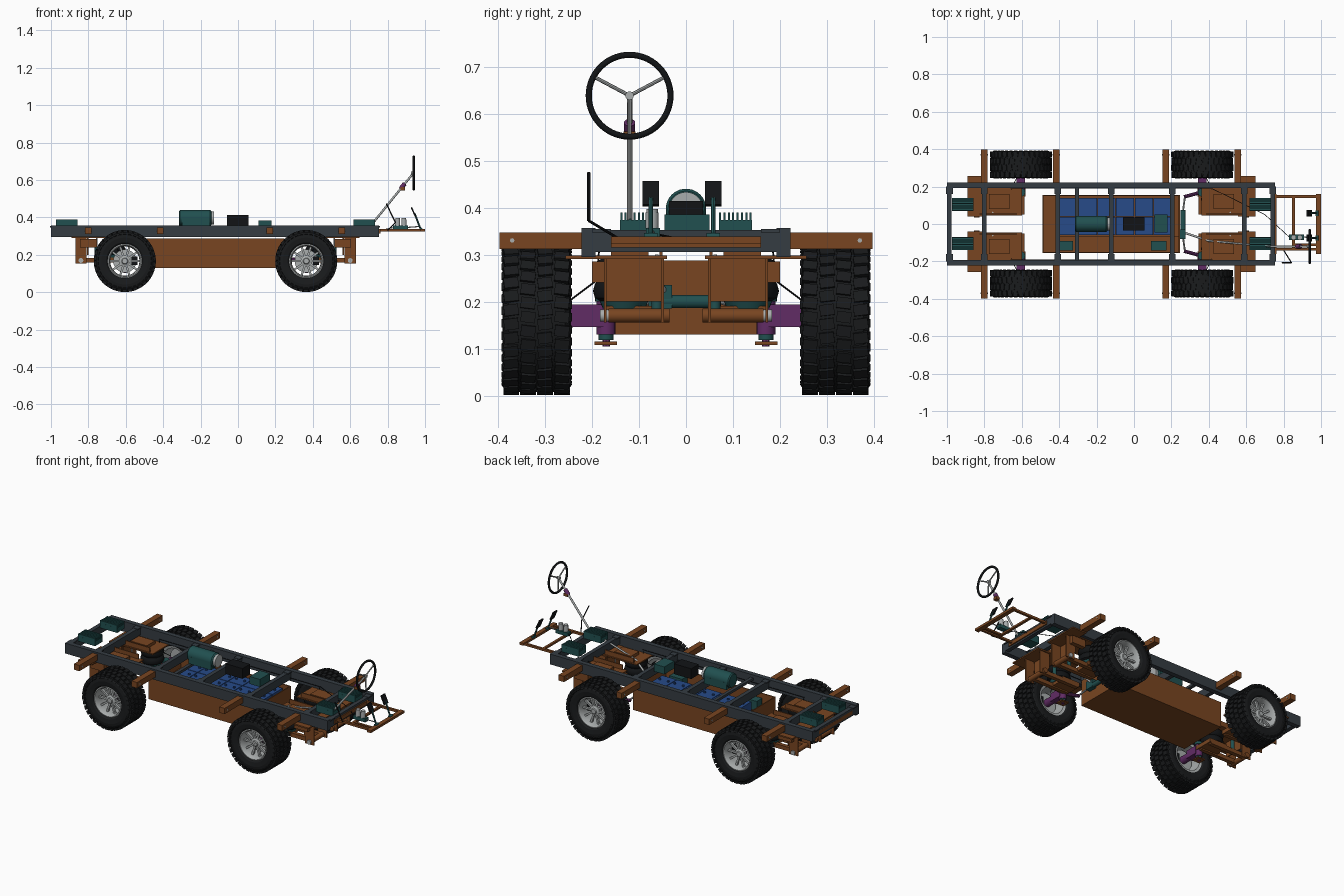
import bpy, bmesh, math
from mathutils import Matrix, Vector

if "Cube" in bpy.data.objects:
    bpy.data.objects.remove(bpy.data.objects["Cube"])

COL = dict(slate=(.035, .045, .055), brown=(.19, .06, .015), teal=(.015, .08, .08), blue=(.02, .07, .25),
           purple=(.12, .025, .13), black=(.006, .007, .008), steel=(.4, .42, .42), tyre=(.01, .011, .012))
MAT = {}
for n, c in COL.items():
    MAT[n] = bpy.data.materials.new(n)
    MAT[n].diffuse_color = (*c, 1)


def finish(name, bm, mat, smooth=False):
    bmesh.ops.recalc_face_normals(bm, faces=bm.faces)
    me = bpy.data.meshes.new(name)
    bm.to_mesh(me)
    bm.free()
    if smooth:
        me.shade_smooth()
        me.set_sharp_from_angle(angle=.6)
    ob = bpy.data.objects.new(name, me)
    me.materials.append(MAT[mat])
    bpy.context.collection.objects.link(ob)
    return ob


def add_box(bm, a, b, rot=None):
    a, b = Vector(a), Vector(b)
    s = Vector([abs(v) for v in b - a])
    m = Matrix.Translation((a + b) / 2) @ (rot or Matrix()) @ Matrix.Diagonal((*s, 1))
    bmesh.ops.create_cube(bm, size=1, matrix=m)


def box(name, x0, x1, y0, y1, z0, z1, mat, rot=None):
    bm = bmesh.new()
    add_box(bm, (x0, y0, z0), (x1, y1, z1), rot)
    return finish(name, bm, mat)


def add_rod(bm, p, q, r, r2=None, seg=16):
    p, q = Vector(p), Vector(q)
    d = q - p
    m = Matrix.Translation((p + q) / 2) @ d.to_track_quat('Z', 'Y').to_matrix().to_4x4()
    bmesh.ops.create_cone(bm, cap_ends=True, segments=seg, radius1=r, radius2=r2 or r, depth=d.length, matrix=m)


def rod(name, p, q, r, mat, r2=None, seg=16):
    bm = bmesh.new()
    add_rod(bm, p, q, r, r2, seg)
    return finish(name, bm, mat, True)


def add_lathe(bm, prof, m, seg=48):
    # profile of (radius, height) turned around local z
    rings = [[bm.verts.new(m @ Vector((r * math.cos(t), r * math.sin(t), h)))
              for t in [2 * math.pi * i / seg for i in range(seg)]] for r, h in prof]
    for a, b in zip(rings, rings[1:]):
        for i in range(seg):
            j = (i + 1) % seg
            bm.faces.new((a[i], a[j], b[j], b[i]))


def lathe(name, prof, m, mat, seg=48):
    bm = bmesh.new()
    add_lathe(bm, prof, m, seg)
    return finish(name, bm, mat, True)


# ladder frame
for s in (-1, 1):
    box("frame_rail", -1, .755, s * .193, s * .222, .295, .357, 'slate')
for x in (-.987, -.8, -.408, -.122, .205, .59, .742):
    box("frame_crossmember", x - .0125, x + .0125, -.195, .195, .305, .352, 'slate')
    for s in (-1, 1):
        box("crossmember_gusset", x - .018, x + .018, s * .16, s * .2, .347, .354, 'slate')
# body outriggers
for x in (-.8, -.415, .17, .555):
    for s in (-1, 1):
        box("outrigger", x - .018, x + .018, s * .215, s * .397, .312, .347, 'brown')
        rod("outrigger_bolt", (x - .02, s * .37, .33), (x + .02, s * .37, .33), .005, 'steel', seg=8)
for x in (-1, .757):
    box("end_crossbar", x - .003 if x > 0 else x, x + .004, -.16, .16, .315, .338, 'brown')

# battery tray, cells and controllers
box("tray_floor", -.49, .245, -.155, .155, .13, .136, 'brown')
for s in (-1, 1):
    box("tray_side", -.49, .245, s * .149, s * .155, .13, .287, 'brown')
for x in (-.49, .239):
    box("tray_end", x, x + .006, -.155, .155, .13, .287, 'brown')
box("tray_shelf", -.484, .239, -.149, -.065, .2, .206, 'brown')
box("tray_end_shelf", -.484, -.4, -.065, .149, .2, .206, 'brown')
for i in range(6):
    x = -.395 + i * .1
    for j in range(2):
        y = -.06 + j * .101
        box("battery_cell", x, x + .096, y, y + .097, .136, .268, 'blue')
        for k in (.02, .076):
            rod("cell_terminal", (x + k, y + .05, .268), (x + k, y + .05, .276), .007, 'blue', seg=8)
for x in (-.41, .09):
    box("relay_box", x, x + .085, -.142, -.09, .206, .262, 'teal')

# drive electronics above the tray
motor_m = Matrix.Translation((-.315, 0, .397)) @ Matrix.Rotation(math.pi / 2, 4, 'Y')
lathe("motor_can", [(.001, 0), (.038, 0), (.043, .006), (.043, .165), (.038, .172), (.001, .172)], motor_m, 'teal', 40)
rod("motor_end_cap", (-.143, 0, .397), (-.128, 0, .397), .036, 'steel', seg=32)
box("motor_base", -.3, -.15, -.043, .043, .352, .395, 'teal')
box("controller_box", -.06, .055, -.036, .036, .352, .414, 'black')
box("charger_box", .11, .178, -.046, .05, .34, .385, 'teal')
for x in (-.315, .1):
    box("electronics_bearer", x, x + .02, -.193, .193, .325, .34, 'slate') if x < 0 else None

# finned power units at both ends
for x0 in (-.972, .618):
    for s in (-1, 1):
        box("finned_unit_base", x0, x0 + .115, s * .07, s * .14, .345, .374, 'teal')
        bm = bmesh.new()
        for i in range(8):
            y = s * (.0725 + i * .0093)
            add_box(bm, (x0, y - .0022, .372), (x0 + .115, y + .0022, .39))
        finish("cooling_fins", bm, 'teal')


def wheel(cx, s):
    # axis points outward along y
    m = Matrix.Translation((cx, s * .318, .167)) @ Matrix.Rotation(-s * math.pi / 2, 4, 'X')
    bm = bmesh.new()
    add_lathe(bm, [(.09, -.06), (.1, -.069), (.125, -.073), (.146, -.07), (.157, -.06), (.160, -.03), (.160, .03),
                   (.157, .06), (.146, .07), (.125, .073), (.1, .069), (.09, .06), (.09, -.06)], m, 64)
    n = 34
    for row, h in enumerate((-.054, -.018, .018, .054)):
        for i in range(n):
            t = 2 * math.pi * (i + .5 * (row % 2)) / n
            lug = m @ Matrix.Rotation(t, 4, 'Z') @ Matrix.Translation((.1585, 0, h)) @ \
                Matrix.Rotation(.12 if row % 2 else -.12, 4, 'X') @ Matrix.Diagonal((.014, .0235, .031, 1))
            bmesh.ops.create_cube(bm, size=1, matrix=lug)
    for i in range(n):
        for side in (-1, 1):
            t = 2 * math.pi * (i + (.5 if side > 0 else 0)) / n
            lug = m @ Matrix.Rotation(t, 4, 'Z') @ Matrix.Translation((.15, 0, side * .066)) @ \
                Matrix.Rotation(side * .6, 4, 'Y') @ Matrix.Diagonal((.02, .018, .008, 1))
            bmesh.ops.create_cube(bm, size=1, matrix=lug)
    finish("tyre", bm, 'tyre')
    # rim with ten spokes
    lathe("rim", [(.092, -.062), (.092, .062), (.086, .064), (.08, .055), (.078, .02), (.078, -.058), (.092, -.062)], m, 'steel')
    bm = bmesh.new()
    add_lathe(bm, [(.001, .044), (.014, .044), (.017, .038), (.03, .032), (.03, .01), (.001, .01)], m, 32)
    for i in range(10):
        r = m @ Matrix.Rotation(math.tau * i / 10, 4, 'Z')
        bmesh.ops.create_cube(bm, size=1, matrix=r @ Matrix.Translation((.053, 0, .027)) @ Matrix.Diagonal((.056, .011, .014, 1)))
    finish("wheel_spokes", bm, 'steel')
    lathe("brake_disc", [(.001, -.012), (.062, -.012), (.062, -.004), (.001, -.004)], m, 'steel')
    bmk = Matrix.Translation((cx + .05, s * .31, .167))
    box("brake_caliper", cx + .035, cx + .068, s * .292, s * .328, .145, .19, 'black')


# suspension corner: d points away from the chassis middle
def corner(cx, d, s):
    wheel(cx, s)
    X = lambda v: cx + d * v
    rod("hub_axle", (cx, s * .24, .167), (cx, s * .32, .167), .022, 'purple')
    box("hub_carrier", X(-.022), X(.022), s * .17, s * .25, .146, .194, 'purple')
    rod("kingpin", (cx, s * .17, .13), (cx, s * .17, .21), .02, 'purple')
    rod("ball_joint", (cx, s * .17, .118), (cx, s * .17, .134), .016, 'teal')
    rod("ball_joint_top", (cx, s * .17, .2), (cx, s * .17, .215), .024, 'teal')
    box("joint_plate", X(-.025), X(.025), s * .147, s * .195, .108, .115, 'brown')
    rod("joint_bolt", (cx, s * .17, .104), (cx, s * .17, .12), .008, 'purple', seg=8)
    # swinging arm
    for y in (.062, .145):
        box("swing_arm", X(-.01), X(.24), s * (y - .012), s * (y + .012), .158, .182, 'brown')
    box("swing_arm_web", X(-.02), X(.1), s * .05, s * .17, .166, .19, 'brown')
    rod("swing_pivot", (X(.235), s * .035, .17), (X(.235), s * .165, .17), .015, 'brown')
    for y in (.05, .172):
        rod("pivot_bush", (X(.235), s * (y - .011), .17), (X(.235), s * (y + .011), .17), .013, 'teal' if y < .1 else 'steel')
        bm = bmesh.new()
        add_box(bm, (X(.205), s * (y - .003), .155), (X(.265), s * (y + .003), .295))
        finish("pivot_bracket", bm, 'brown')
    box("bracket_back", X(.195), X(.202), s * .05, s * .172, .2, .295, 'brown')
    box("bracket_side_arm", X(.15), X(.24), s * .172, s * .2, .24, .285, 'brown')
    # mounting plates under the frame
    box("spring_plate", X(-.005), X(.23), s * .045, s * .2, .29, .297, 'brown')
    box("bracket_plate", X(.19), X(.285), s * .04, s * .256, .29, .298, 'brown')
    box("plate_rib", X(.02), X(.22), s * .05, s * .056, .297, .325, 'brown')
    box("plate_block", X(.06), X(.17), s * .08, s * .16, .297, .315, 'brown')
    # air spring
    m = Matrix.Translation((X(.06), s * .132, 0))
    lathe("air_spring", [(.001, .2), (.05, .2), (.062, .208), (.066, .222), (.062, .237), (.054, .245), (.062, .253),
                         (.066, .267), (.062, .281), (.05, .29), (.001, .29)], m, 'black', 40)
    lathe("air_spring_seat", [(.001, .185), (.045, .185), (.052, .202), (.001, .202)], m, 'teal', 32)
    rod("damper_body", (X(.15), s * .062, .17), (X(.15), s * .062, .24), .011, 'teal')
    rod("damper_rod", (X(.15), s * .062, .23), (X(.15), s * .062, .3), .004, 'steel')
    rod("brake_hose", (X(.02), s * .25, .2), (X(.05), s * .19, .245), .002, 'black', seg=6)
    rod("brake_pipe", (X(.05), s * .19, .245), (X(.05), s * .185, .31), .002, 'black', seg=6)


for cx, d in ((-.605, -1), (.365, 1)):
    for s in (-1, 1):
        corner(cx, d, s)

# steering rack and track rods
rod("steering_rack", (.262, -.075, .2), (.262, .075, .2), .014, 'teal')
box("rack_housing", .247, .275, -.08, -.03, .185, .235, 'teal')
for s in (-1, 1):
    rod("track_rod", (.262, s * .07, .2), (.272, s * .145, .18), .005, 'steel', seg=10)
    rod("steering_arm", (.268, s * .145, .178), (.36, s * .17, .17), .01, 'purple', seg=10)
rod("rack_shaft", (.265, -.045, .22), (.4, -.09, .3), .006, 'steel')
rod("lower_steering_shaft", (.4, -.09, .3), (.725, -.12, .375), .005, 'steel')

# steering column and wheel
rod("steering_column", (.725, -.12, .375), (.94, -.12, .64), .006, 'steel')
rod("column_sleeve", (.87, -.12, .554), (.892, -.12, .581), .012, 'purple')
box("column_clamp", .868, .892, -.133, -.107, .545, .562, 'brown')
wm = Matrix.Translation((.94, -.12, .638)) @ Matrix.Rotation(math.pi / 2, 4, 'Y')
lathe("steering_wheel_rim", [(.087 + .0065 * math.cos(a), .0065 * math.sin(a)) for a in
                             [math.tau * i / 12 for i in range(13)]], wm, 'black', 56)
for a in (math.radians(28), math.radians(152), math.radians(270)):
    rod("wheel_spoke", (.936, -.12, .638), (.94, -.12 + .085 * math.cos(a), .638 + .085 * math.sin(a)), .004, 'steel', seg=8)
rod("wheel_hub", (.925, -.12, .638), (.945, -.12, .638), .009, 'steel')

# pedal frame
for y in (-.135, .147):
    box("pedal_frame_side", .75, .985, y - .007, y + .007, .324, .337, 'brown')
box("pedal_frame_front", .974, 1, -.16, .16, .324, .338, 'brown')
box("pedal_frame_cross", .845, .86, -.135, .147, .325, .336, 'brown')
box("pedal_frame_bearer", .86, .98, -.118, -.104, .325, .336, 'brown')

# pedals
tilt = Matrix.Rotation(-.42, 4, 'Y')
for y in (-.075, .058):
    rod("pedal_arm", (.978, y, .333), (.945, y, .42), .005, 'teal', seg=8)
    box("pedal_pad", .934, .942, y - .018, y + .018, .402, .457, 'black', tilt)
    rod("pedal_pivot", (.978, y - .014, .338), (.978, y + .014, .338), .008, 'teal')
# master cylinder with two reservoirs
box("master_cylinder", .828, .91, -.085, -.055, .336, .357, 'teal')
for x in (.853, .887):
    rod("fluid_reservoir", (x, -.072, .355), (x, -.072, .39), .014, 'steel')
    rod("reservoir_cap", (x, -.072, .39), (x, -.072, .397), .012, 'steel')
rod("push_rod", (.91, -.07, .347), (.972, -.075, .352), .003, 'steel', seg=8)

# parking brake lever
rod("hand_lever", (.842, -.207, .372), (.793, -.207, .474), .0035, 'black', seg=8)
rod("lever_stay", (.842, -.207, .372), (.8, -.14, .332), .003, 'black', seg=8)

# brake pipes along the frame
for s in (-1, 1):
    rod("frame_pipe", (-.66, s * .188, .315), (.42, s * .188, .315), .002, 'black', seg=6)
rod("front_pipe", (.83, -.07, .345), (.7, .05, .32), .002, 'black', seg=6)
rod("front_pipe_end", (.7, .05, .32), (.42, .188, .315), .002, 'black', seg=6)

for m in bpy.data.materials:
    if m.users and not m.is_grease_pencil:
        m.use_nodes = True
        m.node_tree.nodes["Principled BSDF"].inputs["Base Color"].default_value = m.diffuse_color
